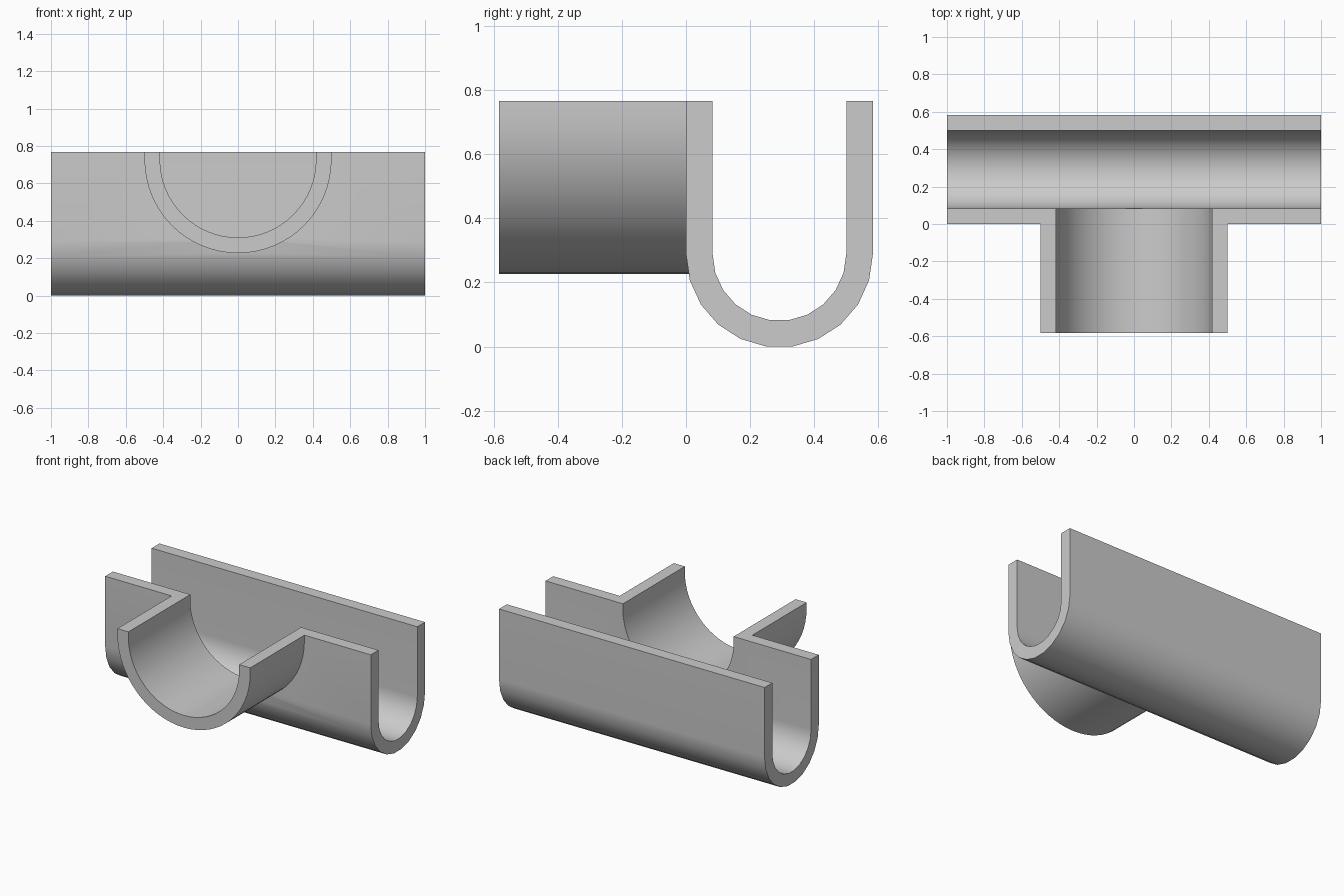
import bpy, bmesh, math

if "Cube" in bpy.data.objects:
    bpy.data.objects.remove(bpy.data.objects["Cube"])

TOP, WALL = 0.767, 0.083

grey = bpy.data.materials.new("light grey")
grey.use_nodes = True
colour = (0.6, 0.6, 0.6, 1)
grey.diffuse_color = colour
grey.node_tree.nodes["Principled BSDF"].inputs["Base Color"].default_value = colour


def u_profile(centre, radius, centre_z, top, steps):
    """Half-round bottom with straight sides rising to the top."""
    arc = [math.pi * (1 + i / steps) for i in range(steps + 1)]
    pts = [(centre + radius * math.cos(a), centre_z + radius * math.sin(a)) for a in arc]
    return [(centre - radius, top)] + pts + [(centre + radius, top)]


def extrude(name, profile, axis, start, end):
    """Solid prism of a profile swept along the x or y axis."""
    bm = bmesh.new()
    place = (lambda p: (start, p[0], p[1])) if axis == "x" else (lambda p: (p[0], start, p[1]))
    face = bm.faces.new([bm.verts.new(place(p)) for p in profile])
    swept = bmesh.ops.extrude_face_region(bm, geom=[face])["geom"]
    verts = [g for g in swept if isinstance(g, bmesh.types.BMVert)]
    shift = (end - start, 0, 0) if axis == "x" else (0, end - start, 0)
    bmesh.ops.translate(bm, verts=verts, vec=shift)
    bmesh.ops.recalc_face_normals(bm, faces=bm.faces)
    mesh = bpy.data.meshes.new(name)
    bm.to_mesh(mesh)
    bm.free()
    mesh.materials.append(grey)
    obj = bpy.data.objects.new(name, mesh)
    bpy.context.collection.objects.link(obj)
    return obj


def combine(target, tool, operation):
    """Apply a boolean and discard the tool."""
    mod = target.modifiers.new(operation.lower(), "BOOLEAN")
    mod.operation, mod.object, mod.solver = operation, tool, "EXACT"
    bpy.context.view_layer.objects.active = target
    bpy.ops.object.modifier_apply(modifier=mod.name)
    bpy.data.objects.remove(tool)


# Main trough and side branch, left overlong at the top
mid_y, main_r, main_z = 0.2915, 0.2915, 0.289
side_r, side_z = 0.5, 0.727
trough = extrude("tee_trough", u_profile(mid_y, main_r, main_z, 1.0, 11), "x", -1, 1)
branch = extrude("branch", u_profile(0, side_r, side_z, 1.1, 32), "y", -0.583, 0.15)
combine(trough, branch, "UNION")

# Hollow both channels
main_bore = extrude("main_bore", u_profile(mid_y, main_r - WALL, main_z, 1.3, 11), "x", -1.2, 1.2)
combine(trough, main_bore, "DIFFERENCE")
side_bore = extrude("side_bore", u_profile(0, side_r - WALL, side_z, 1.4, 32), "y", -0.8, 0.25)
combine(trough, side_bore, "DIFFERENCE")

# Trim the rims level
square = [(-2, TOP), (2, TOP), (2, 2), (-2, 2)]
combine(trough, extrude("rim_trim", square, "y", -2, 2), "DIFFERENCE")

# Smooth curved walls, keeping rims and joints crisp
bpy.ops.object.select_all(action="DESELECT")
trough.select_set(True)
bpy.context.view_layer.objects.active = trough
bpy.ops.object.shade_smooth_by_angle(angle=math.radians(30))
weighted = trough.modifiers.new("even_shading", "WEIGHTED_NORMAL")
weighted.keep_sharp = True
